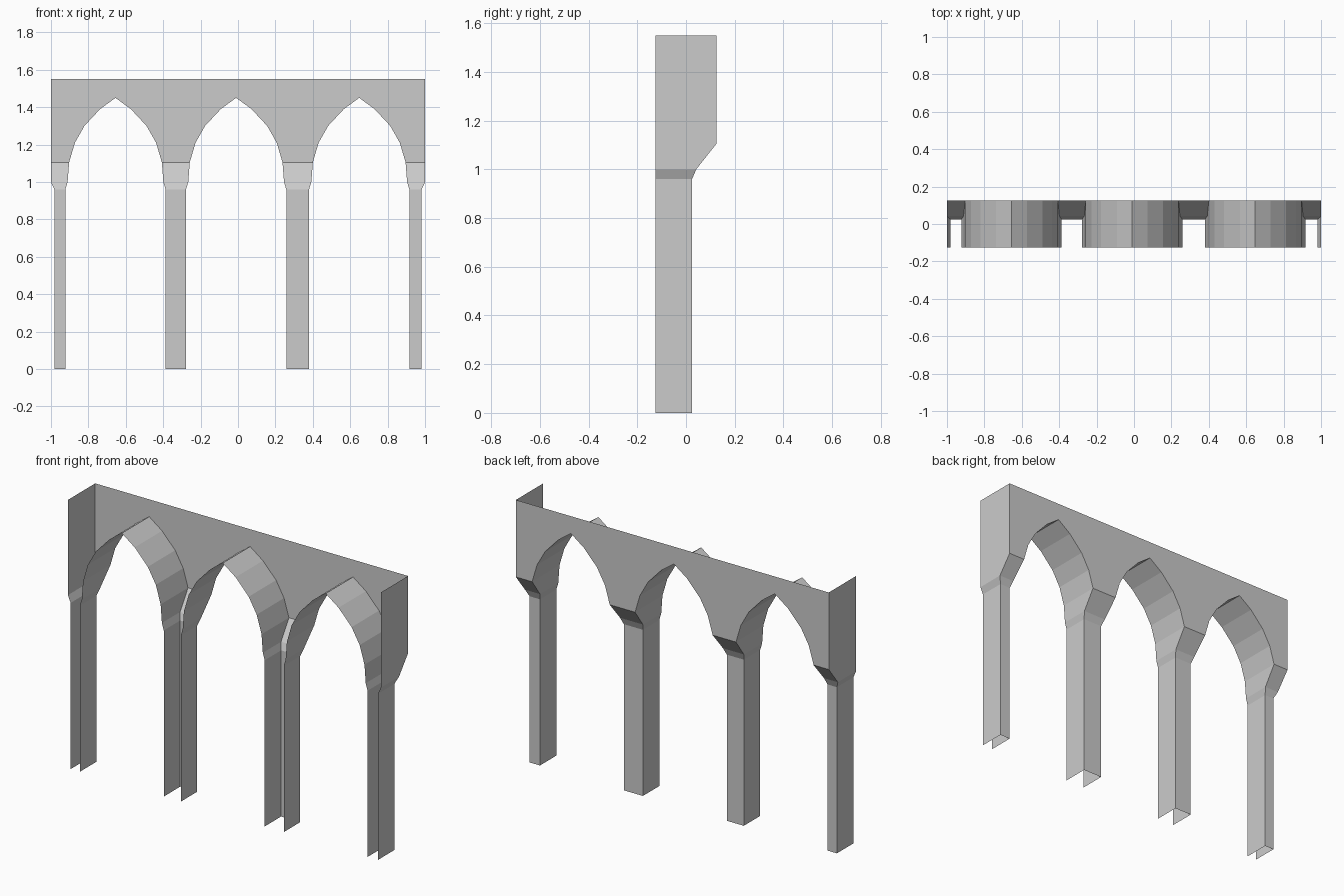
import bpy, bmesh

if "Cube" in bpy.data.objects:
    bpy.data.objects.remove(bpy.data.objects["Cube"])

stone = bpy.data.materials.new("light grey stone")
stone.diffuse_color = (0.6, 0.6, 0.6, 1)
stone.use_nodes = True
stone.node_tree.nodes["Principled BSDF"].inputs["Base Color"].default_value = stone.diffuse_color

FRONT, BACK, TOP = -0.125, 0.125, 1.55
APEXES = [-0.655, -0.01, 0.648]

# Levels from floor to arch apex: (z, half width of opening, back y)
LEVELS = [(0.0, 0.268, 0.025), (0.96, 0.268, 0.025), (1.0, 0.256, 0.042),
          (1.105, 0.248, BACK), (1.21, 0.217, BACK), (1.30, 0.166, BACK),
          (1.39, 0.082, BACK), (1.45, 0.0, BACK)]


def end_x(z):
    """Outer end of the arcade, slightly narrower at the pillar shaft."""
    return 1.0 if z >= 0.99 else 0.982


def make_pier(name, left_apex, right_apex):
    """Hollow pier, open at the front: lofted U sections widening into the arches."""
    bm = bmesh.new()
    rings = []
    for z, half, yb in LEVELS + [(TOP, 0.0, BACK)]:
        xl = -end_x(z) if left_apex is None else left_apex + half
        xr = end_x(z) if right_apex is None else right_apex - half
        section = [(xl, FRONT), (xl, yb), (xr, yb), (xr, FRONT)]
        rings.append([bm.verts.new((x, y, z)) for x, y in section])
    for i, (a, b) in enumerate(zip(rings, rings[1:])):
        above_apex = i == len(rings) - 2
        for k in range(3):
            # Above the apexes only the back wall and the outer ends remain
            if above_apex and ((k == 0 and left_apex is not None)
                               or (k == 2 and right_apex is not None)):
                continue
            bm.faces.new((a[k + 1], a[k], b[k], b[k + 1]))
    loose = [v for v in bm.verts if not v.link_faces]
    bmesh.ops.delete(bm, geom=loose, context='VERTS')
    mesh = bpy.data.meshes.new(name)
    bm.to_mesh(mesh)
    bm.free()
    mesh.materials.append(stone)
    bpy.context.collection.objects.link(bpy.data.objects.new(name, mesh))


# Four piers between the three pointed arches
bounds = [None] + APEXES + [None]
names = ["left_end_pier", "left_middle_pier", "right_middle_pier", "right_end_pier"]
for name, la, ra in zip(names, bounds, bounds[1:]):
    make_pier(name, la, ra)
